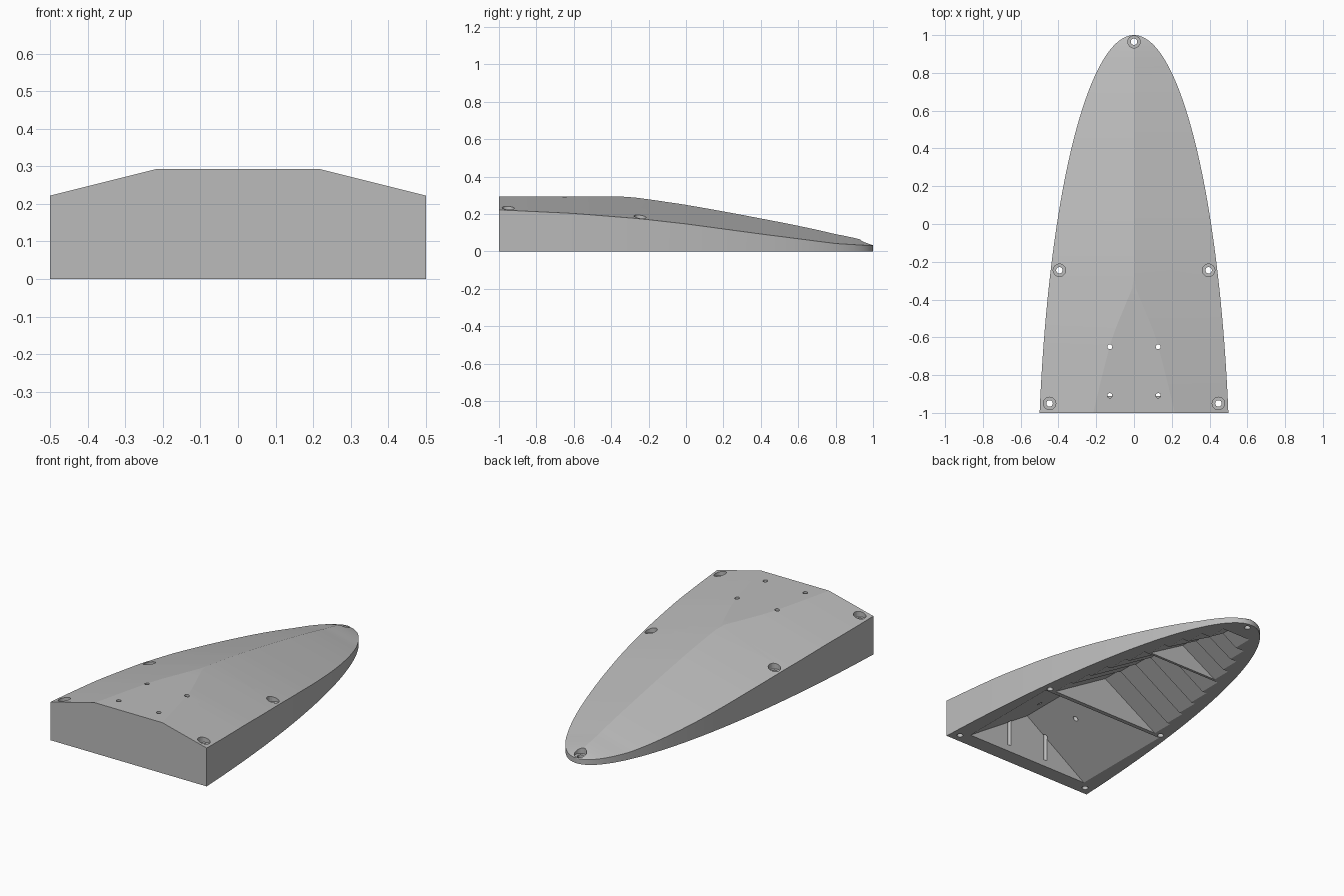
import bpy, bmesh, math

if "Cube" in bpy.data.objects:
    bpy.data.objects.remove(bpy.data.objects["Cube"])

TOP = 0.293      # height of the flat deck
SLOPE = 0.25     # fall of the deck towards the sides
EDGE = [(-1, .222), (-.6, .203), (-.25, .175), (0, .147), (.4, .093), (.8, .042), (1, .03)]


def half_width(y):
    return 0.51 * math.sqrt(max(0, 1 - ((y + 1.5) / 2.5) ** 2))


def edge_height(y):
    for (a, za), (b, zb) in zip(EDGE, EDGE[1:]):
        if y <= b:
            return za + (zb - za) * (y - a) / (b - a)
    return EDGE[-1][1]


def deck_height(x, y):
    return min(TOP, edge_height(y) + SLOPE * (half_width(y) - abs(x)))


def make_object(name, bm):
    bmesh.ops.recalc_face_normals(bm, faces=bm.faces)
    mesh = bpy.data.meshes.new(name)
    bm.to_mesh(mesh)
    bm.free()
    ob = bpy.data.objects.new(name, mesh)
    bpy.context.collection.objects.link(ob)
    return ob


def loft(bm, rings):
    """Skin closed rings of equal length and cap both ends."""
    loops = [[bm.verts.new(p) for p in ring] for ring in rings]
    n = len(loops[0])
    for a, b in zip(loops, loops[1:]):
        for i in range(n):
            j = (i + 1) % n
            bm.faces.new((a[i], a[j], b[j], b[i]))
    bm.faces.new(loops[0])
    bm.faces.new(loops[-1])


# Hull body: sections from the flat end to the rounded nose
def hull_ring(y):
    w, e = half_width(y), edge_height(y)
    c = max(0, w - (TOP - e) / SLOPE)
    z = deck_height(c, y)
    return [(-w, y, 0), (w, y, 0), (w, y, e), (c, y, z), (-c, y, z), (-w, y, e)]


bm = bmesh.new()
start = math.asin(0.2)
steps = 44
ys = [-1.5 + 2.5 * math.sin(start + (math.pi / 2 - start) * i / steps) for i in range(steps)]
loft(bm, [hull_ring(y) for y in ys + [0.9999]])
bmesh.ops.remove_doubles(bm, verts=bm.verts, dist=0.0003)
hull = make_object("hull_body", bm)


def cut(bm):
    cutter = make_object("cutter", bm)
    cutter.hide_render = True
    mod = hull.modifiers.new("cut", "BOOLEAN")
    mod.operation, mod.solver, mod.object = "DIFFERENCE", "EXACT", cutter
    bpy.context.view_layer.update()
    graph = bpy.context.evaluated_depsgraph_get()
    mesh = bpy.data.meshes.new_from_object(hull.evaluated_get(graph))
    hull.modifiers.clear()
    hull.data = mesh
    bpy.data.objects.remove(cutter)


# Underside pockets: gabled hollows that step down towards the nose
def gable(y0, y1, half, apex):
    bm = bmesh.new()
    outline = [(half, -.02), (half, 0), (0, apex), (-half, 0), (-half, -.02)]
    loft(bm, [[(x, y, z) for x, z in outline] for y in (y0, y1)])
    cut(bm)


def stepped_bay(y0, y1, count):
    d = (y1 - y0) / count
    for i in range(count):
        a, b = y0 + i * d, y0 + (i + 1) * d
        half = half_width(b) - 0.07
        gable(a - (0.01 if i else 0), b, half, min(0.6 * half, deck_height(0, b) - 0.02))


gable(-0.91, -0.27, 0.405, 0.272)
stepped_bay(-0.245, 0.40, 5)
stepped_bay(0.415, 0.87, 4)


# Screw holes with counterbores, and small mounting holes
def bore(x, y, radius, z0, z1=0.4):
    bm = bmesh.new()
    angles = [2 * math.pi * i / 24 for i in range(24)]
    loft(bm, [[(x + radius * math.cos(t), y + radius * math.sin(t), z) for t in angles]
              for z in (z0, z1)])
    cut(bm)


for x, y in [(0, .965), (.395, -.245), (-.395, -.245), (.447, -.95), (-.447, -.95)]:
    bore(x, y, 0.033, deck_height(x, y) - 0.025)
    bore(x, y, 0.017, -0.1)
for x in (-.128, .128):
    for y in (-.65, -.908):
        bore(x, y, 0.013, 0.04)

# Grey plastic
grey = bpy.data.materials.new("grey_plastic")
grey.use_nodes = True
colour = (0.5, 0.5, 0.5, 1)
grey.diffuse_color = colour
grey.node_tree.nodes["Principled BSDF"].inputs["Base Color"].default_value = colour
hull.data.materials.clear()
hull.data.materials.append(grey)

bpy.ops.object.select_all(action="DESELECT")
hull.select_set(True)
bpy.context.view_layer.objects.active = hull
bpy.ops.object.shade_smooth_by_angle(angle=math.radians(12))
